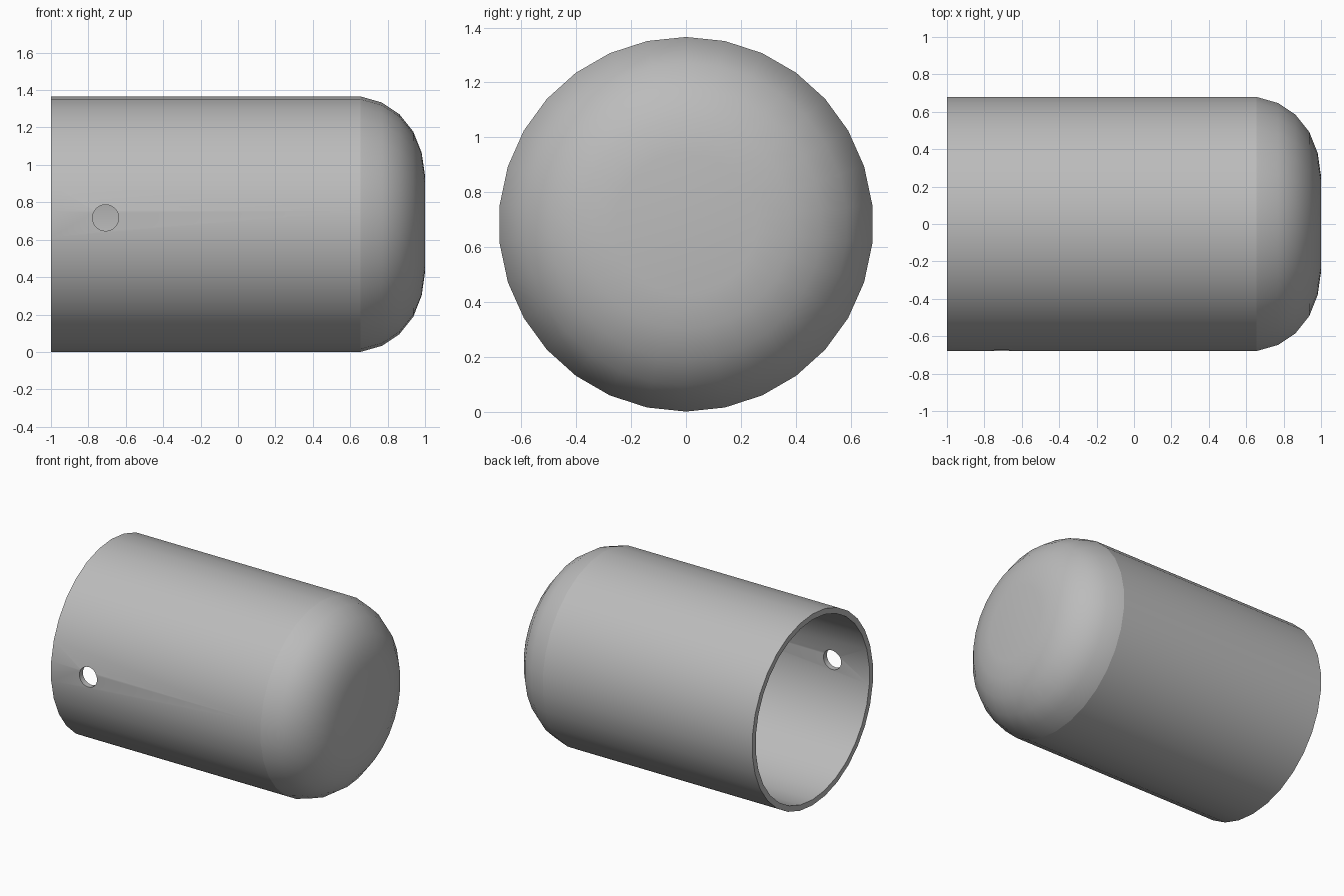
import bpy, bmesh, math
from mathutils import Matrix, Vector

cube = bpy.data.objects.get("Cube")
if cube:
    bpy.data.objects.remove(cube, do_unlink=True)

RADIUS, WALL, SEAM, SIDES = 0.683, 0.04, 0.655, 30

grey = bpy.data.materials.new("plain grey")
grey.use_nodes = True
colour = (0.5, 0.5, 0.5, 1)
grey.diffuse_color = colour
grey.node_tree.nodes["Principled BSDF"].inputs["Base Color"].default_value = colour


def make_object(name, bm):
    bmesh.ops.recalc_face_normals(bm, faces=bm.faces)
    mesh = bpy.data.meshes.new(name)
    bm.to_mesh(mesh)
    bm.free()
    mesh.materials.append(grey)
    obj = bpy.data.objects.new(name, mesh)
    bpy.context.collection.objects.link(obj)
    return obj


# Closed wall profile as (x, radius): outer tube and dome, then back along the inside
dome = [(SEAM, RADIUS), (0.77, 0.65), (0.863, 0.588), (0.937, 0.495), (0.982, 0.382), (1, 0.257)]
inner = [(SEAM + (x - SEAM) * 0.885, r * (1 - WALL / RADIUS)) for x, r in dome]
profile = [(-1, RADIUS)] + dome + [(1, 0)]
profile += [(inner[-1][0], 0)] + inner[::-1] + [(-1, RADIUS - WALL)]

# Hollow tube with a domed end, spun about the x axis
bm = bmesh.new()
verts = [bm.verts.new((x, 0, r)) for x, r in profile]
edges = [bm.edges.new((a, b)) for a, b in zip(verts, verts[1:] + verts[:1])
         if a.co.z + b.co.z > 0]
bmesh.ops.spin(bm, geom=verts + edges, cent=(0, 0, 0), axis=(1, 0, 0),
               angle=math.tau, steps=SIDES, use_duplicate=False)
bmesh.ops.remove_doubles(bm, verts=bm.verts, dist=0.0005)
bmesh.ops.translate(bm, verts=bm.verts, vec=(0, 0, RADIUS))
shell = make_object("domed_tube", bm)

# Pin hole through the front wall
bm = bmesh.new()
bmesh.ops.create_cone(bm, cap_ends=True, segments=32, radius1=0.07, radius2=0.07, depth=0.4,
                      matrix=Matrix.Translation(Vector((-0.708, -RADIUS, 0.717)))
                      @ Matrix.Rotation(math.pi / 2, 4, "X"))
cutter = make_object("pin_hole_cutter", bm)
cut = shell.modifiers.new("pin hole", "BOOLEAN")
cut.operation, cut.solver, cut.object = "DIFFERENCE", "EXACT", cutter
bpy.context.view_layer.objects.active = shell
bpy.ops.object.modifier_apply(modifier=cut.name)
bpy.data.objects.remove(cutter, do_unlink=True)

# Smooth shading, with a crisp seam between the tube and the dome
bm = bmesh.new()
bm.from_mesh(shell.data)
for face in bm.faces:
    face.smooth = True
for edge in bm.edges:
    on_seam = all(abs(v.co.x - SEAM) < 0.001 for v in edge.verts)
    edge.smooth = not on_seam and edge.calc_face_angle(0) < math.radians(30)
bm.to_mesh(shell.data)
bm.free()
